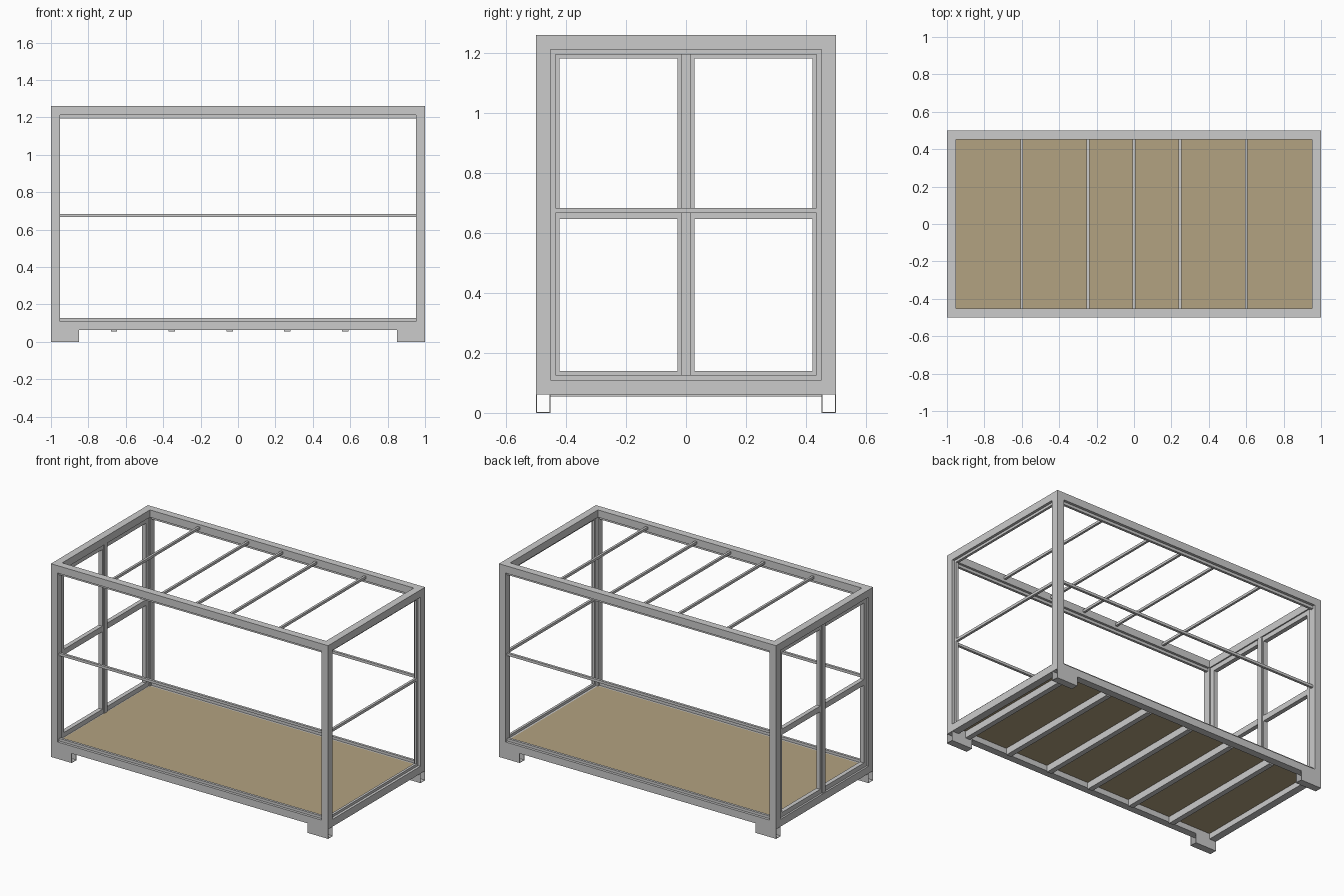
import bpy, bmesh

if "Cube" in bpy.data.objects:
    bpy.data.objects.remove(bpy.data.objects["Cube"])

# Overall frame: outer half sizes, beam width, bottom and top heights
HX, HY, B = 1.0, 0.5, 0.048
Z0, Z1 = 0.062, 1.26
IX, IY = HX - B, HY - B
LO, HI = Z0 + B, Z1 - B

floor_mat = bpy.data.materials.new("floor_board_tan")
floor_mat.diffuse_color = (0.45, 0.36, 0.22, 1)
floor_mat.use_nodes = True
floor_mat.node_tree.nodes["Principled BSDF"].inputs["Base Color"].default_value = floor_mat.diffuse_color


def box(name, x, y, z, mat=None):
    """Box from (min, max) pairs on each axis."""
    bm = bmesh.new()
    bmesh.ops.create_cube(bm, size=1)
    for v in bm.verts:
        for i, (a, b) in enumerate((x, y, z)):
            v.co[i] = (a + b) / 2 + v.co[i] * (b - a)
    me = bpy.data.meshes.new(name)
    bm.to_mesh(me)
    bm.free()
    ob = bpy.data.objects.new(name, me)
    bpy.context.collection.objects.link(ob)
    if mat:
        me.materials.append(mat)
    return ob


def span(s, a, b):
    """Range a..b mirrored to side s."""
    return tuple(sorted((s * a, s * b)))


def mid(c, w):
    return (c - w / 2, c + w / 2)


for sx, xn in ((-1, "left"), (1, "right")):
    # End beams, bottom and top
    for zn, z in (("bottom", (Z0, LO)), ("top", (HI, Z1))):
        box(f"{zn}_{xn}_beam", span(sx, IX, HX), (-IY, IY), z)
    for sy, yn in ((-1, "front"), (1, "back")):
        # Corner posts
        box(f"{yn}_{xn}_post", span(sx, IX, HX), span(sy, IY, HY), (LO, HI))
        # Feet: thin tubes open at both ends
        fx, w = span(sx, 0.85, HX), 0.003
        for n, y, z in (("outer", (HY - w, HY), (0, Z0)),
                        ("inner", (IY, IY + w), (0, Z0)),
                        ("sole", (IY + w, HY - w), (0, w))):
            box(f"{yn}_{xn}_foot_{n}", fx, span(sy, *y), z)

# Long beams with lips and a middle rail on front and back
for sy, yn in ((-1, "front"), (1, "back")):
    for zn, z in (("bottom", (Z0, LO)), ("top", (HI, Z1))):
        box(f"{zn}_{yn}_beam", (-HX, HX), span(sy, IY, HY), z)
    lip = span(sy, 0.467, 0.483)
    box(f"{yn}_bottom_lip", (-IX, IX), lip, (LO, LO + 0.017))
    box(f"{yn}_top_lip", (-IX, IX), lip, (HI - 0.018, HI))
    box(f"{yn}_middle_rail", (-IX, IX), lip, mid(0.675, 0.017))


def end_lining(name, x, w):
    """Rectangular lining inside an end opening."""
    box(name + "_sill", x, (-IY, IY), (LO, LO + w))
    box(name + "_head", x, (-IY, IY), (HI - w, HI))
    for s, n in ((-1, "front"), (1, "back")):
        box(f"{name}_{n}_stile", x, span(s, IY - w, IY), (LO + w, HI - w))


# Right end: slim lining and rail
end_lining("right_end_lining", (0.967, 0.983), 0.016)
box("right_end_middle_rail", (0.967, 0.983), (-IY, IY), mid(0.675, 0.017))

# Left end: wider window frame with centre post and middle rail
end_lining("left_end_frame", (-0.988, -0.96), 0.03)
box("left_end_centre_post", (-0.988, -0.96), mid(0, 0.056), (LO + 0.03, HI - 0.03))
box("left_end_centre_cover", (-0.995, -0.953), mid(0, 0.034), (LO, HI))
for s, n in ((-1, "front"), (1, "back")):
    box(f"left_end_{n}_middle_rail", (-0.988, -0.96),
        span(s, 0.028, IY - 0.03), (0.646, 0.683))

# Roof bars
for i, x in enumerate((-0.6, -0.246, 0, 0.246, 0.6)):
    box(f"roof_bar_{i + 1}", mid(x, 0.015), (-IY, IY), (1.229, 1.245))

# Floor board and joists beneath it
box("floor_board", (-IX, IX), (-IY, IY), (0.098, 0.112), floor_mat)
for i in range(6):
    box(f"floor_joist_{i + 1}", mid(-0.663 + 0.309 * i, 0.034), (-IY, IY), (0.054, 0.098))
